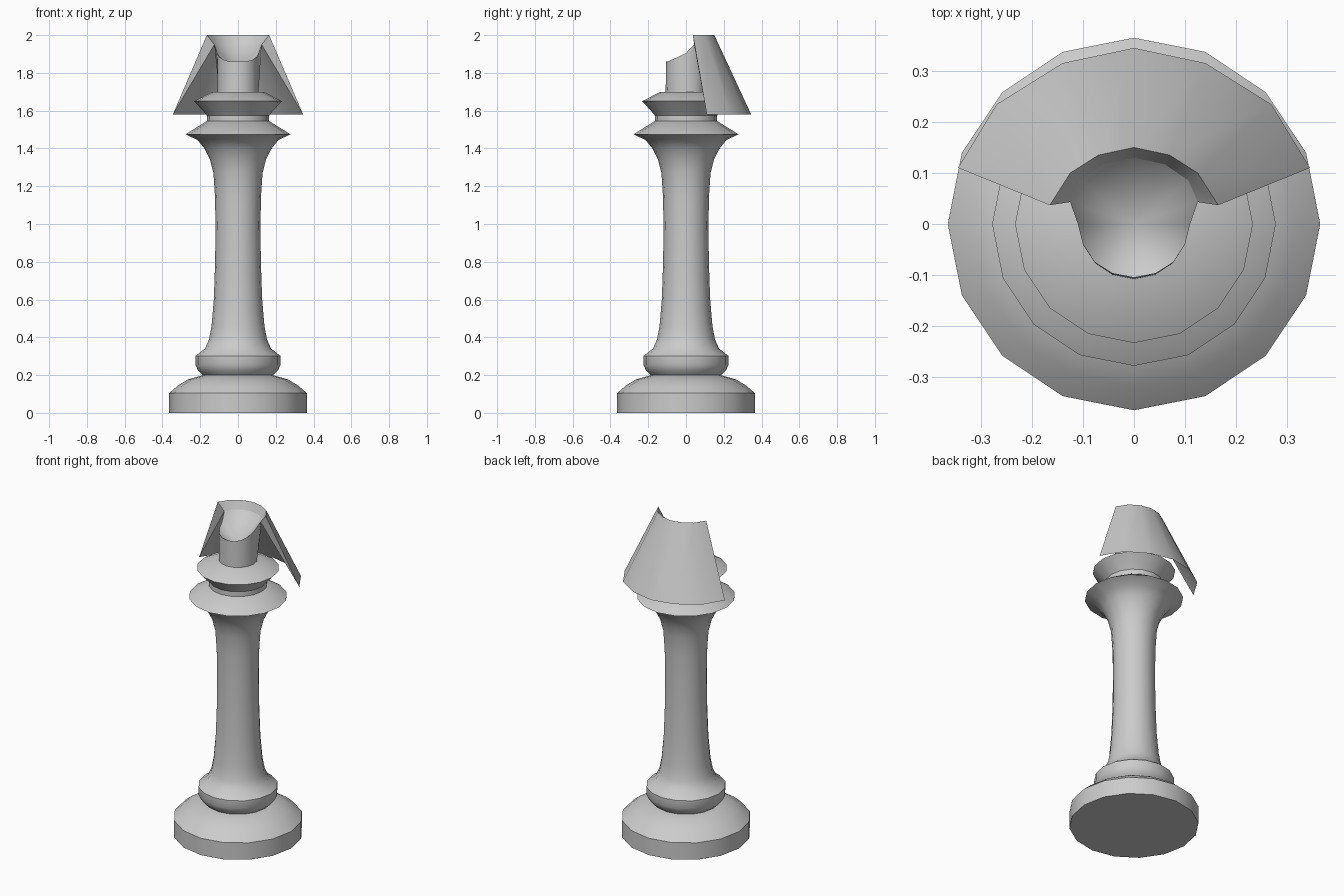
import bpy, bmesh, math

if "Cube" in bpy.data.objects:
    bpy.data.objects.remove(bpy.data.objects["Cube"])

SIDES = 16


def finish(name, bm, angle=35):
    bmesh.ops.recalc_face_normals(bm, faces=bm.faces)
    me = bpy.data.meshes.new(name)
    bm.to_mesh(me)
    bm.free()
    ob = bpy.data.objects.new(name, me)
    bpy.context.collection.objects.link(ob)
    bpy.ops.object.select_all(action='DESELECT')
    ob.select_set(True)
    bpy.context.view_layer.objects.active = ob
    bpy.ops.object.shade_smooth_by_angle(angle=math.radians(angle))
    return ob


def bridge(bm, a, b, closed=True):
    n = len(a)
    for i in range(n if closed else n - 1):
        j = (i + 1) % n
        bm.faces.new((a[i], a[j], b[j], b[i]))


def ring(bm, r, z):
    return [bm.verts.new((r * math.cos(math.tau * i / SIDES),
                          r * math.sin(math.tau * i / SIDES), z)) for i in range(SIDES)]


def lathe(name, profile):
    bm = bmesh.new()
    rings = [ring(bm, r, z) for r, z in profile]
    for a, b in zip(rings, rings[1:]):
        bridge(bm, a, b)
    bm.faces.new(rings[0])
    bm.faces.new(rings[-1])
    return finish(name, bm)


# Foot, shaft and collars as turned profiles
lathe("base", [(.365, 0), (.365, .105), (.318, .145), (.265, .177), (.185, .20)])
lathe("column", [(.185, .20), (.212, .225), (.225, .255), (.225, .302), (.175, .34),
                 (.153, .39), (.14, .46), (.128, .60), (.121, .80), (.119, 1.0),
                 (.122, 1.15), (.13, 1.27), (.148, 1.34), (.178, 1.40), (.215, 1.445),
                 (.278, 1.475), (.165, 1.545)])
lathe("upper_collar", [(.165, 1.54), (.165, 1.575), (.19, 1.605), (.233, 1.65), (.135, 1.70)])

# Neck with a sloping rim and hollow top; half rim runs front to back
half_rim = [(0, -.105, 1.86), (.042, -.097, 1.86), (.077, -.075, 1.87), (.1, -.04, 1.885),
            (.11, 0, 1.905), (.125, .043, 1.95), (.107, .085, 1.95), (.06, .117, 1.95),
            (0, .13, 1.95)]
rim = half_rim + [(-x, y, z) for x, y, z in half_rim[-2:0:-1]]
bm = bmesh.new()
top = [bm.verts.new(p) for p in rim]
low = [bm.verts.new((.108 * math.sin(math.tau * i / SIDES),
                     -.108 * math.cos(math.tau * i / SIDES), 1.695)) for i in range(SIDES)]
bridge(bm, low, top)
centre = bm.verts.new((0, 0, 1.80))
for i in range(SIDES):
    bm.faces.new((top[i], top[(i + 1) % SIDES], centre))
bm.faces.new(low)
finish("neck", bm, 45)

# Flared hood around the back; (radius, angle) from the open end to the middle
def arc(polar, z):
    half = [(r * math.cos(math.radians(a)), r * math.sin(math.radians(a)), z) for r, a in polar]
    return half + [(-x, y, z) for x, y, z in half[-2::-1]]


bm = bmesh.new()
outer_top = [bm.verts.new(p) for p in arc([(.169, 12.6), (.16, 38.6), (.152, 62.6), (.15, 90)], 2.0)]
outer_low = [bm.verts.new(p) for p in arc([(.362, 17.7), (.357, 41), (.345, 66), (.345, 90)], 1.58)]
inner_top = [bm.verts.new(p) for p in rim[5:12]]
bridge(bm, outer_low, outer_top, False)
bridge(bm, outer_top, inner_top, False)
bridge(bm, inner_top, outer_low, False)
for i in (0, -1):
    bm.faces.new((outer_top[i], inner_top[i], outer_low[i]))
finish("hood", bm)
